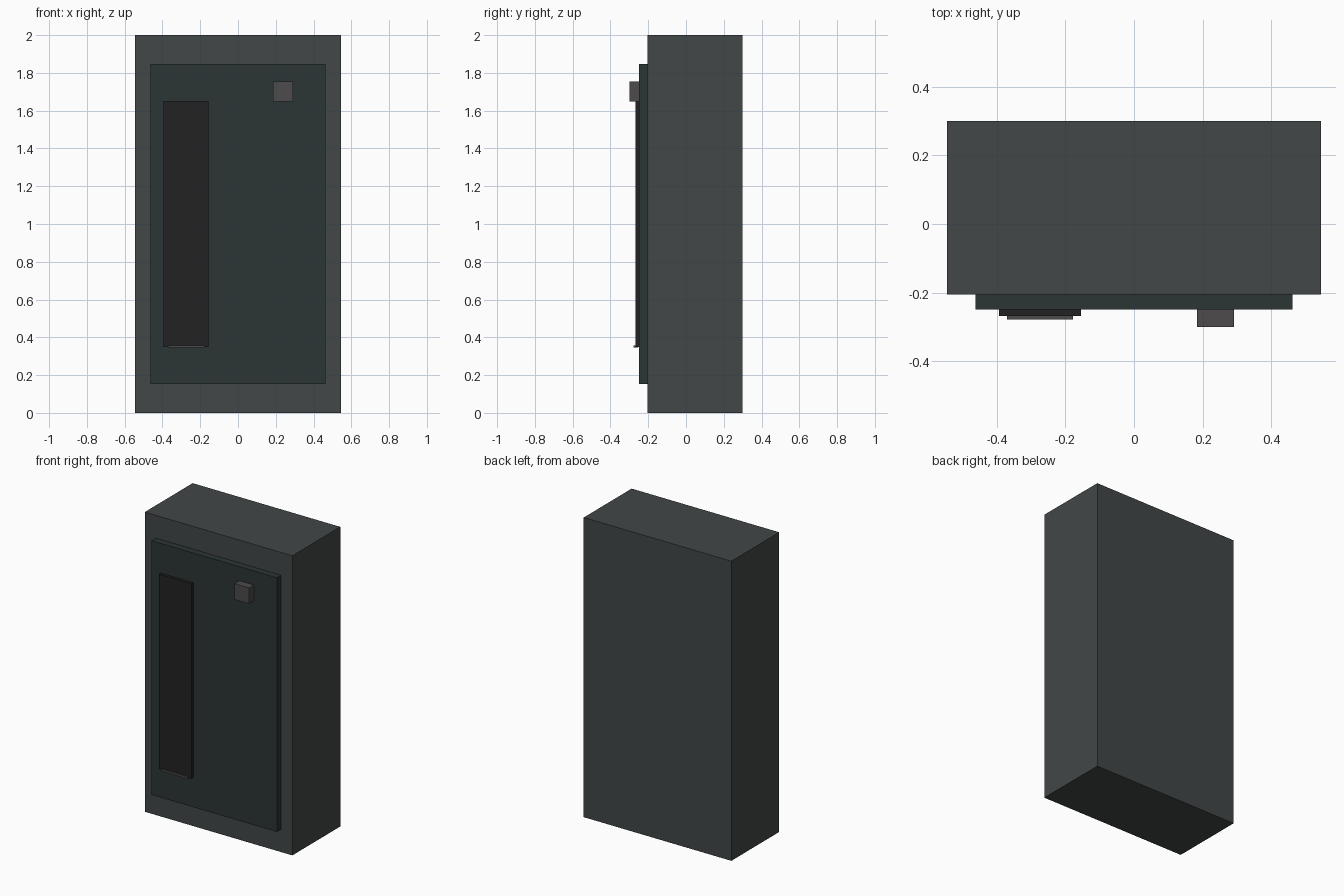
import bpy

if "Cube" in bpy.data.objects:
    bpy.data.objects.remove(bpy.data.objects["Cube"])


def material(name, rgb):
    m = bpy.data.materials.new(name)
    m.diffuse_color = (*rgb, 1.0)
    m.use_nodes = True
    m.node_tree.nodes["Principled BSDF"].inputs["Base Color"].default_value = m.diffuse_color
    return m


def box(name, x, y, z, mat):
    """Box spanning the (min, max) ranges on each axis."""
    spans = (x, y, z)
    bpy.ops.mesh.primitive_cube_add(size=1, location=[(a + b) / 2 for a, b in spans])
    ob = bpy.context.object
    ob.name = name
    ob.scale = [b - a for a, b in spans]
    bpy.ops.object.transform_apply(location=False, rotation=False, scale=True)
    ob.data.materials.append(mat)
    return ob


body_grey = material("body_grey", (0.055, 0.063, 0.063))
door_grey = material("door_grey", (0.025, 0.035, 0.035))
slot_black = material("slot_black", (0.016, 0.016, 0.016))
metal_grey = material("metal_grey", (0.075, 0.07, 0.07))

# Cabinet body and raised door
box("cabinet_body", (-0.545, 0.545), (-0.205, 0.30), (0, 2), body_grey)
box("door_panel", (-0.462, 0.462), (-0.25, -0.205), (0.152, 1.848), door_grey)

# Tall dark strip with a thin lip at its foot
box("display_strip", (-0.394, -0.155), (-0.268, -0.25), (0.35, 1.65), slot_black)
box("strip_lip", (-0.37, -0.178), (-0.278, -0.255), (0.345, 0.358), metal_grey)

# Square lock block at the upper right
box("lock_block", (0.184, 0.292), (-0.30, -0.25), (1.648, 1.754), metal_grey)
